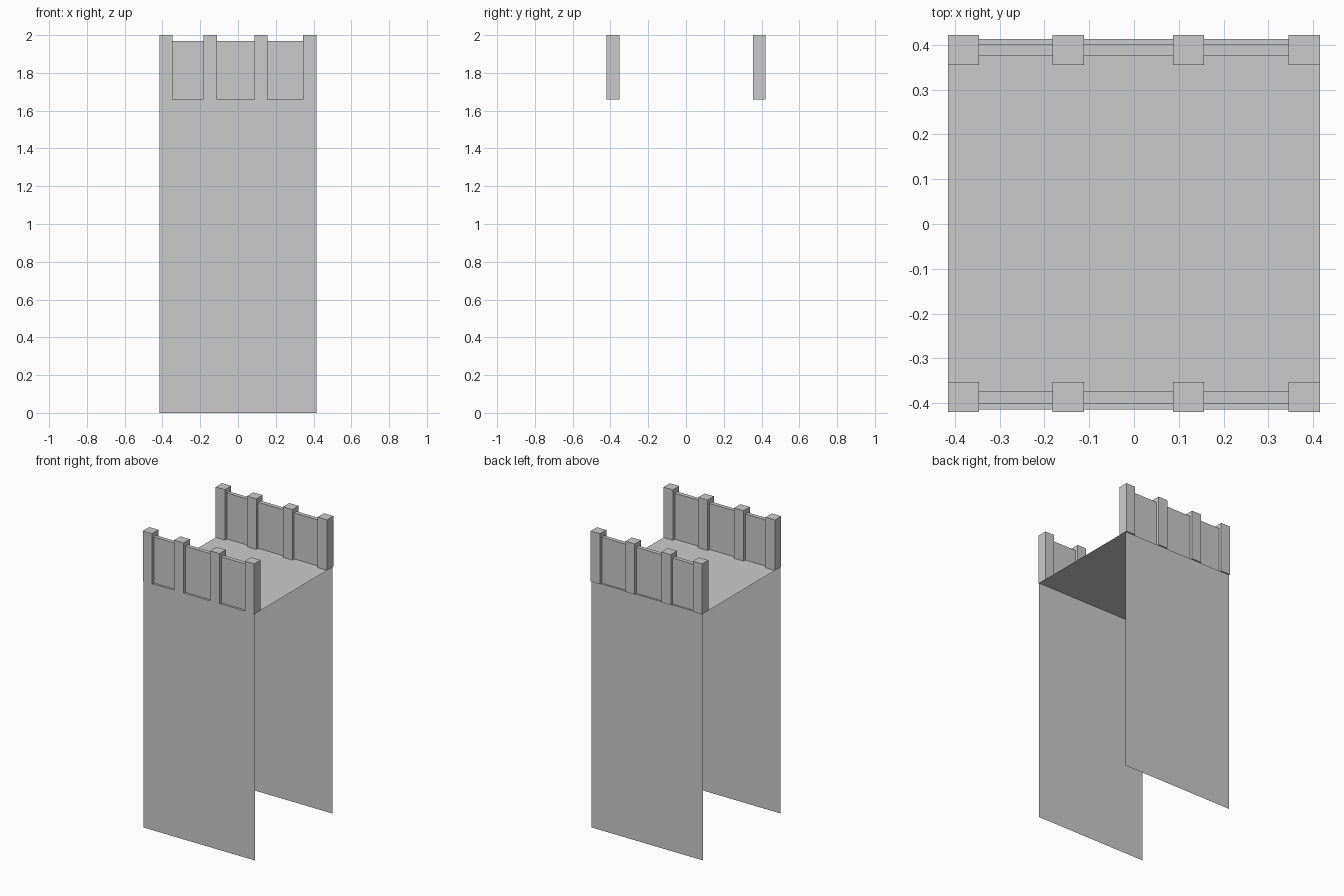
import bpy

if "Cube" in bpy.data.objects:
    bpy.data.objects.remove(bpy.data.objects["Cube"])

W = 0.415                      # half width of tower
DECK = 1.66                    # deck height
Y_FRONT, Y_BACK = -0.414, 0.413


def mesh(name, verts, faces):
    me = bpy.data.meshes.new(name)
    me.from_pydata(verts, [], faces)
    ob = bpy.data.objects.new(name, me)
    bpy.context.collection.objects.link(ob)
    return ob


def box(name, x0, x1, y0, y1, z0, z1):
    v = [(x, y, z) for z in (z0, z1) for x, y in ((x0, y0), (x1, y0), (x1, y1), (x0, y1))]
    sides = [(i, (i + 1) % 4, (i + 1) % 4 + 4, i + 4) for i in range(4)]
    return mesh(name, v, [(3, 2, 1, 0), (4, 5, 6, 7)] + sides)


# open-sided walls (single sheets)
mesh("front_wall", [(-W, Y_FRONT, 0), (W, Y_FRONT, 0), (W, Y_FRONT, DECK), (-W, Y_FRONT, DECK)], [(0, 1, 2, 3)])
mesh("back_wall", [(W, Y_BACK, 0), (-W, Y_BACK, 0), (-W, Y_BACK, DECK), (W, Y_BACK, DECK)], [(0, 1, 2, 3)])

# top deck sheet
mesh("deck", [(-W, Y_FRONT, DECK), (W, Y_FRONT, DECK), (W, Y_BACK, DECK), (-W, Y_BACK, DECK)], [(0, 1, 2, 3)])

# parapets: four posts with thin panels between them
posts = [(-W, -0.346), (-0.182, -0.112), (0.087, 0.156), (0.345, W)]
sides = {"front": ((-0.42, -0.353), (-0.40, -0.373)),
         "back": ((0.355, 0.422), (0.375, 0.402))}
for side, (post_y, panel_y) in sides.items():
    for x0, x1 in posts:
        box(side + "_post", x0, x1, *post_y, DECK, 2.0)
    for left, right in zip(posts, posts[1:]):
        box(side + "_panel", left[1], right[0], *panel_y, DECK, 1.97)
